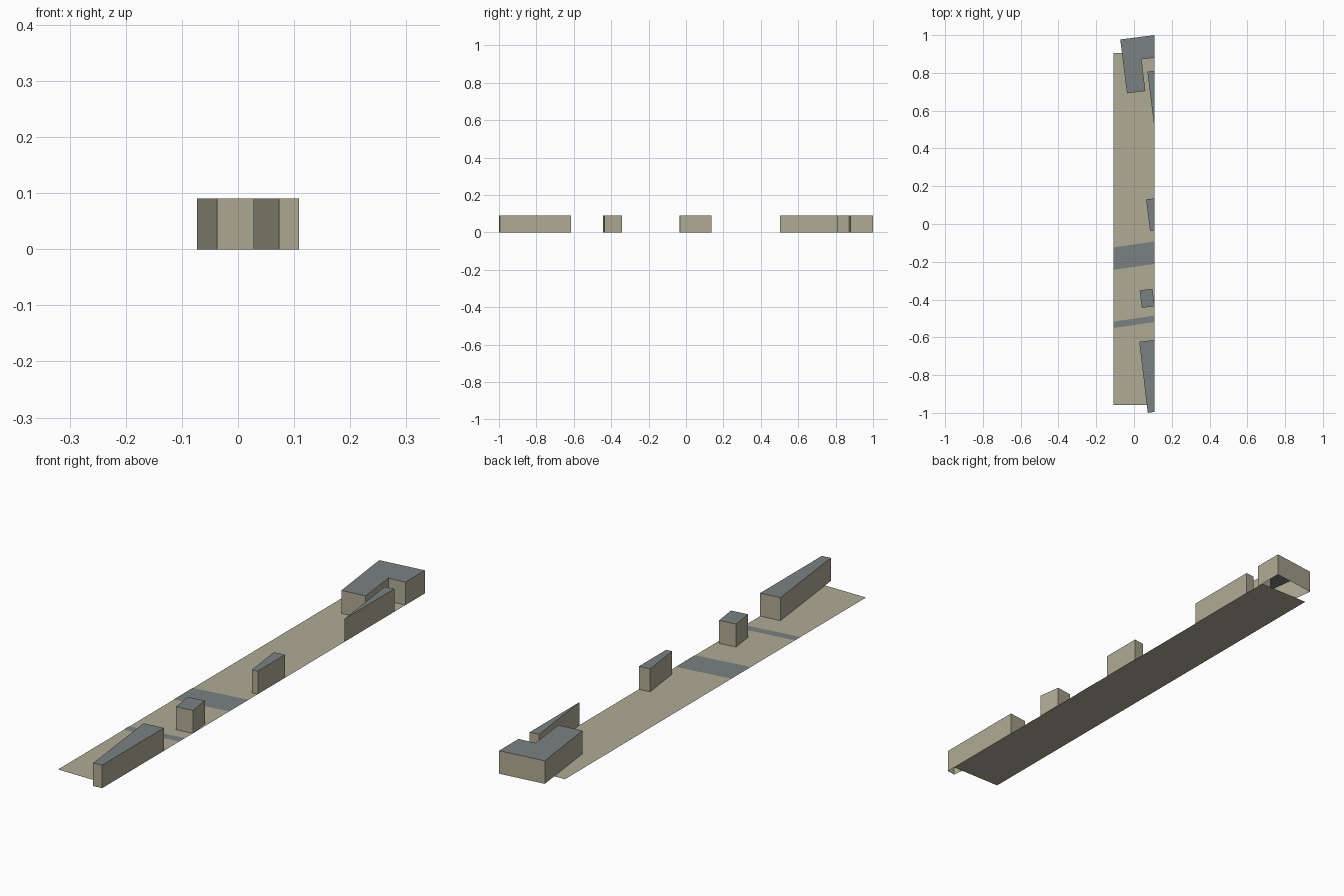
import bpy
import bmesh

cube = bpy.data.objects.get("Cube")
if cube:
    bpy.data.objects.remove(cube, do_unlink=True)

HEIGHT = 0.09
EDGE = 0.109  # half width of the ground strip


def make_material(name, color):
    mat = bpy.data.materials.new(name)
    mat.use_nodes = True
    mat.diffuse_color = (*color, 1)
    mat.node_tree.nodes["Principled BSDF"].inputs["Base Color"].default_value = (*color, 1)
    return mat


stone = make_material("pale_stone", (0.43, 0.41, 0.30))
slate = make_material("slate_grey", (0.195, 0.22, 0.22))


def finish(name, bm, materials):
    mesh = bpy.data.meshes.new(name)
    bm.to_mesh(mesh)
    bm.free()
    for mat in materials:
        mesh.materials.append(mat)
    obj = bpy.data.objects.new(name, mesh)
    bpy.context.collection.objects.link(obj)


def plate(name, outline, z, mat):
    bm = bmesh.new()
    bm.faces.new([bm.verts.new((x, y, z)) for x, y in outline])
    finish(name, bm, [mat])


def building(name, outline):
    """Walls and flat roof over a counter-clockwise outline, open underneath."""
    bm = bmesh.new()
    low = [bm.verts.new((x, y, 0)) for x, y in outline]
    top = [bm.verts.new((x, y, HEIGHT)) for x, y in outline]
    for i in range(len(low)):
        j = (i + 1) % len(low)
        bm.faces.new((low[i], low[j], top[j], top[i]))
    bm.faces.new(top).material_index = 1
    finish(name, bm, [stone, slate])


def road(name, left_y, right_y, width):
    plate(name, [(-EDGE, left_y - width), (EDGE, right_y - width),
                 (EDGE, right_y), (-EDGE, left_y)], 0.001, slate)


# Ground strip and the two slanted roads crossing it
plate("ground", [(-EDGE, -0.957), (EDGE, -0.957), (EDGE, 0.905), (-EDGE, 0.905)], 0, stone)
road("wide_road", -0.124, -0.092, 0.119)
road("narrow_road", -0.517, -0.485, 0.034)

# Buildings from back to front, cut off along the left edge of the strip
building("corner_building", [(-0.073, 0.977), (-0.037, 0.692), (0.060, 0.704),
                             (0.040, 0.872), (EDGE, 0.880), (EDGE, 1.0)])
building("wedge_building", [(0.071, 0.806), (EDGE, 0.503), (EDGE, 0.811)])
building("middle_building", [(0.064, 0.130), (0.085, -0.036), (EDGE, -0.033), (EDGE, 0.136)])
building("small_building", [(0.030, -0.352), (0.042, -0.444), (EDGE, -0.435),
                            (EDGE, -0.428), (0.097, -0.343)])
building("front_building", [(0.028, -0.624), (0.073, -1.0), (EDGE, -0.995), (EDGE, -0.614)])
